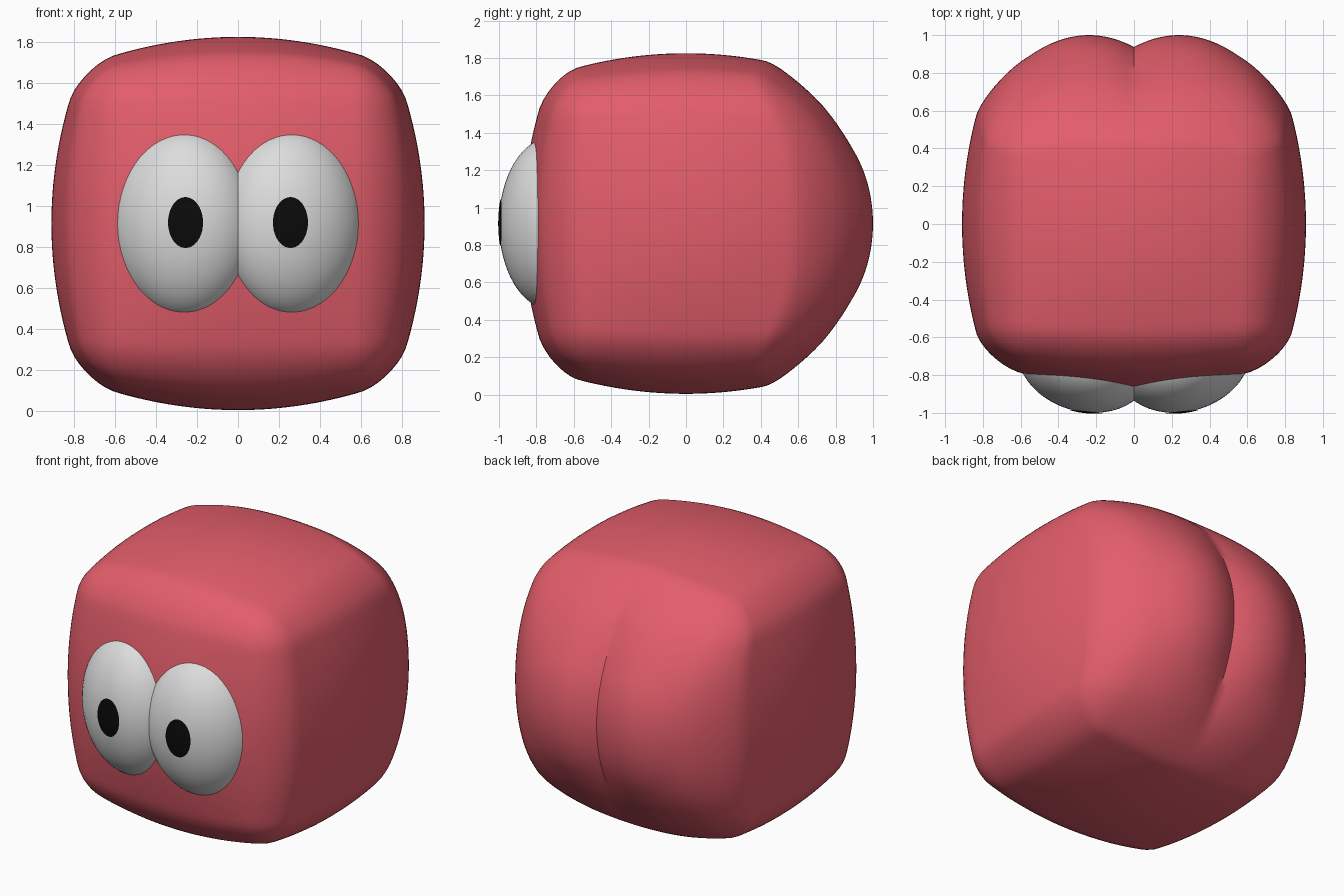
import bpy, bmesh, math
from mathutils import Vector

if "Cube" in bpy.data.objects:
    bpy.data.objects.remove(bpy.data.objects["Cube"])

ZC = 0.915  # height of the body centre


def material(name, rgb):
    m = bpy.data.materials.new(name)
    m.diffuse_color = (*rgb, 1)
    m.use_nodes = True
    m.node_tree.nodes["Principled BSDF"].inputs["Base Color"].default_value = m.diffuse_color
    return m


RED = material("soft red", (0.76, 0.11, 0.145))
WHITE = material("eye white", (0.72, 0.72, 0.72))
BLACK = material("pupil black", (0.003, 0.003, 0.003))


def finish(bm, name, mat, angle=35):
    bmesh.ops.recalc_face_normals(bm, faces=bm.faces)
    me = bpy.data.meshes.new(name)
    bm.to_mesh(me)
    bm.free()
    me.materials.append(mat)
    ob = bpy.data.objects.new(name, me)
    bpy.context.collection.objects.link(ob)
    bpy.ops.object.select_all(action='DESELECT')
    ob.select_set(True)
    bpy.context.view_layer.objects.active = ob
    bpy.ops.object.shade_smooth_by_angle(angle=math.radians(angle))
    return ob


# Body: rounded box with domed sides and a two-lobed back
HALF, R = 0.8, 0.18


def dome(a, b):
    a, b = min((a / 0.7) ** 2, 1.6), min((b / 0.7) ** 2, 1.6)
    return -0.138 * (a + b) + 0.06 * a * b


def shape_body(p):
    inner = Vector([max(-HALF + R, min(HALF - R, c)) for c in p])
    x, y, z = inner + (p - inner).normalized() * R
    if y > 0:
        dx = abs(x) - 0.26
        k = 0.93
        if dx < 0:  # groove fades out towards top and bottom
            k *= max(0, 1 - (z / 0.78) ** 4)
        back = 1 - k * dx * dx - 0.5 * z * z - 0.35 * z ** 4 + 0.8 * max(dx, 0) ** 2 * z * z
        y2 = y * (HALF + (back - HALF) * min(1, y / 0.5)) / HALF
    else:
        y2 = y * (1.095 + dome(x, z))
    return Vector((x * (1.138 + dome(y2, z)), y2, ZC + z * (1.138 + dome(x, y2))))


bm = bmesh.new()
bmesh.ops.create_cube(bm, size=2 * HALF)
bmesh.ops.subdivide_edges(bm, edges=bm.edges[:], cuts=39, use_grid_fill=True)
for v in bm.verts:
    v.co = shape_body(v.co.copy())
finish(bm, "body", RED)


# Eyes: bulging ellipsoids leaning inward, with draped pupil plates
def eye_point(u, side):
    return Vector((side * (0.262 + 0.35 * u.x + 0.05 * min(u.y, 0)),
                   -0.72 + 0.28 * u.y, ZC + 0.46 * u.z))


for side, label in ((-1, "right"), (1, "left")):
    bm = bmesh.new()
    bmesh.ops.create_uvsphere(bm, u_segments=48, v_segments=32, radius=1)
    for v in bm.verts:
        v.co = eye_point(v.co, side)
    finish(bm, label + "_eye", WHITE)

    bm = bmesh.new()
    rings, n = 5, 40
    grid = []
    for i in range(rings + 1):
        r = max(i / rings, 0.001)
        row = []
        for j in range(n):
            t = 2 * math.pi * j / n
            ux, uz = 0.12 + 0.24 * r * math.cos(t), 0.01 + 0.27 * r * math.sin(t)
            u = Vector((ux, -math.sqrt(1 - ux * ux - uz * uz), uz))
            row.append(bm.verts.new(eye_point(u, side) + Vector((0, -0.004, 0))))
        grid.append(row)
    for a, b in zip(grid, grid[1:]):
        for j in range(n):
            k = (j + 1) % n
            bm.faces.new((a[j], a[k], b[k], b[j]))
    bm.faces.new(grid[0])
    finish(bm, label + "_pupil", BLACK)
